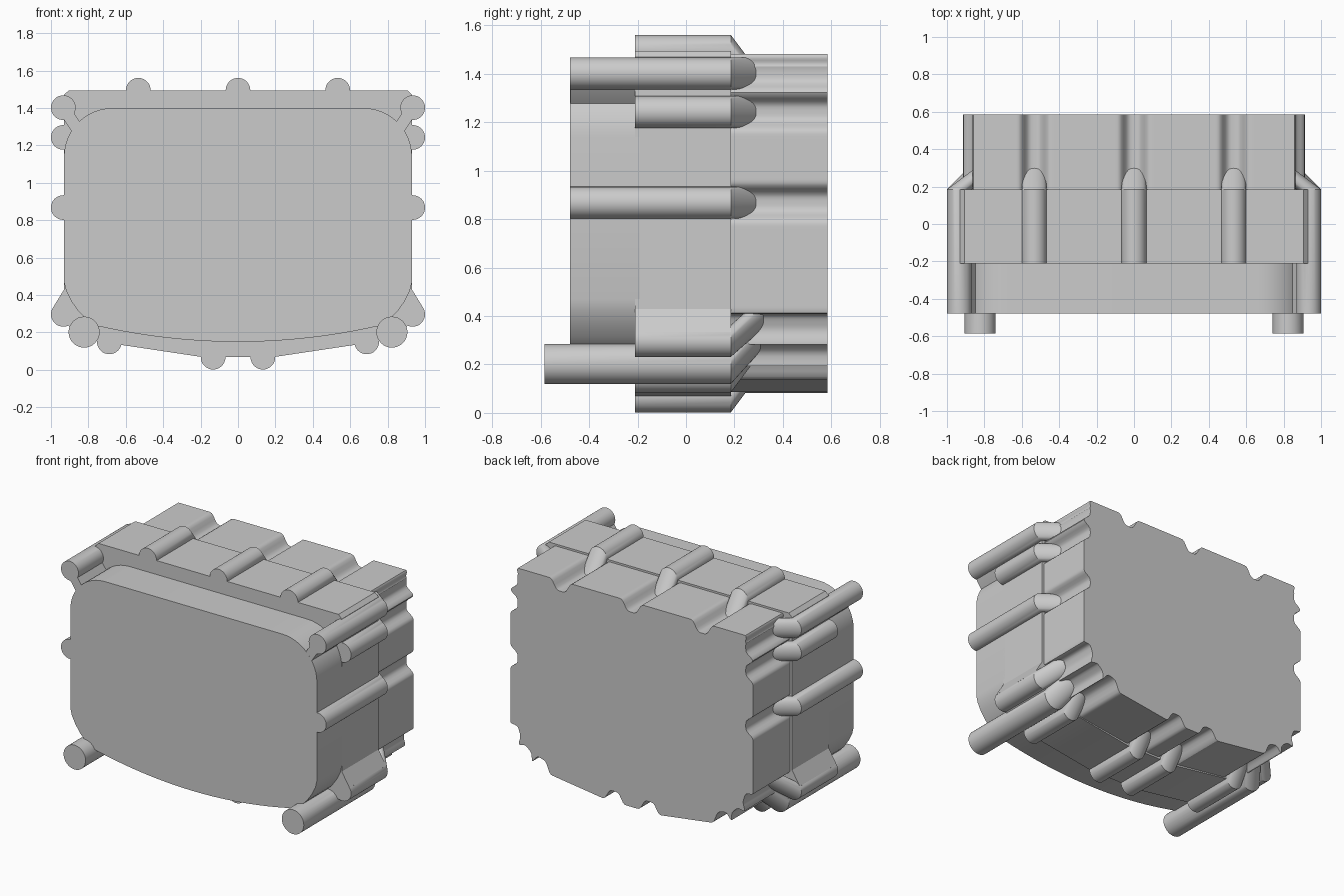
import bpy
from math import sin, cos, pi, exp, radians
from mathutils import Vector

if "Cube" in bpy.data.objects:
    bpy.data.objects.remove(bpy.data.objects["Cube"])


def loft(name, rings):
    """Closed solid through rings of (x, y, z) points, all the same length."""
    n = len(rings[0])
    verts = [p for r in rings for p in r]
    faces = [[k * n + i, k * n + (i + 1) % n, (k + 1) * n + (i + 1) % n, (k + 1) * n + i]
             for k in range(len(rings) - 1) for i in range(n)]
    faces += [list(range(n))[::-1], list(range((len(rings) - 1) * n, len(rings) * n))]
    me = bpy.data.meshes.new(name)
    me.from_pydata(verts, [], faces)
    # keep normals outward whichever way the profile was wound
    r = rings[0]
    area = sum(r[i][0] * r[(i + 1) % n][2] - r[(i + 1) % n][0] * r[i][2] for i in range(n))
    if area > 0:
        pass
    else:
        me.flip_normals()
    ob = bpy.data.objects.new(name, me)
    bpy.context.collection.objects.link(ob)
    me.flip_normals()
    # consistent outward normals
    import bmesh
    bm = bmesh.new()
    bm.from_mesh(me)
    bmesh.ops.recalc_face_normals(bm, faces=bm.faces)
    bm.to_mesh(me)
    bm.free()
    bpy.ops.object.select_all(action='DESELECT')
    ob.select_set(True)
    bpy.context.view_layer.objects.active = ob
    bpy.ops.object.shade_smooth_by_angle(angle=radians(30))
    return ob


def prism(name, outline, y0, y1):
    return loft(name, [[(x, y, z) for x, z in outline] for y in (y0, y1)])


def mirrored(half):
    """Right half from top to bottom -> full outline."""
    return half + [(-x, z) for x, z in reversed(half) if x > 1e-6]


# Lugs: x, z, radius, front y, inward direction (right half only)
LUGS = [
    (0.0, 1.495, .066, -.21, (0, -1)),
    (.533, 1.495, .066, -.21, (0, -1)),
    (.934, 1.402, .066, -.478, (-1, 0)),
    (.934, 1.243, .066, -.21, (-1, 0)),
    (.934, .868, .066, -.478, (-1, 0)),
    (.934, .297, .066, -.21, (-.75, .66)),
    (.823, .202, .083, -.585, (-.55, .83)),
    (.688, .150, .066, -.21, (-.1, 1)),
    (.133, .068, .066, -.21, (0, 1)),
]
ALL = LUGS + [(-x, z, r, y, (-d[0], d[1])) for x, z, r, y, d in LUGS if x]

# Front body: large rounded upper corners, bowed underside
half = [(.67 + .26 * sin(a), 1.14 + .26 * cos(a)) for a in [i * pi / 24 for i in range(13)]]
half += [(.93, .47), (.918, .42), (.893, .37), (.855, .315), (.81, .27)]
half += [(.75 * i / 12, .15 + .15 * (.75 * i / 12) ** 2) for i in range(12, -1, -1)]
prism("front_body", mirrored(half), -.478, -.19)

# Middle body: squarer outline with angled underside
half = [(.905, 1.495), (.93, 1.47), (.93, .43), (.988, .335), (.95, .27),
        (.85, .19), (.70, .145), (.2, .07)]
prism("middle_body", mirrored(half), -.21, .185)


# Rear body: outline with a smooth flute behind each lug
def fluted(corners, step=.012):
    pts = []
    for i, a in enumerate(corners):
        a, b = Vector(a), Vector(corners[(i + 1) % len(corners)])
        n = max(1, round((b - a).length / step))
        for k in range(n):
            p = a.lerp(b, k / n)
            push = Vector((0, 0))
            for x, z, r, y, d in ALL:
                v = Vector(d).normalized()
                side = p - Vector((x, z))
                across = side.x * v.y - side.y * v.x
                if side.length < .2:
                    depth = .072 if abs(v.y) > .9 else .055
                    push += v * depth * exp(-(across / .058) ** 4)
            if push.length > .075:
                push *= .075 / push.length
            pts.append(tuple(p + push))
    return pts


half = [(.86, 1.482), (.915, 1.43), (.915, .41), (.87, .28),
        (.76, .18), (.62, .14), (.2, .083)]
prism("rear_body", fluted(mirrored(half)), .18, .585)

# Lugs: straight cylinders whose rear ends bend inward into the flutes
for i, (x, z, r, y, d) in enumerate(ALL):
    v = Vector(d).normalized()
    rings = [[(x + v.x * s + r * cos(a), yy, z + v.y * s + r * sin(a))
              for a in [k * pi / 16 for k in range(32)]]
             for yy, s in ((y, 0), (.185, 0), (.32, .18))]
    loft("lug_%02d" % i, rings)

# Webs tying the upper corner lugs to the front body
for name, s in (("right_web", 1), ("left_web", -1)):
    outline = [(s * x, z) for x, z in
               [(.885, 1.385), (.848, 1.33), (.80, 1.26), (.86, 1.25), (.892, 1.28), (.935, 1.345)]]
    prism(name, outline, -.4775, -.2)
